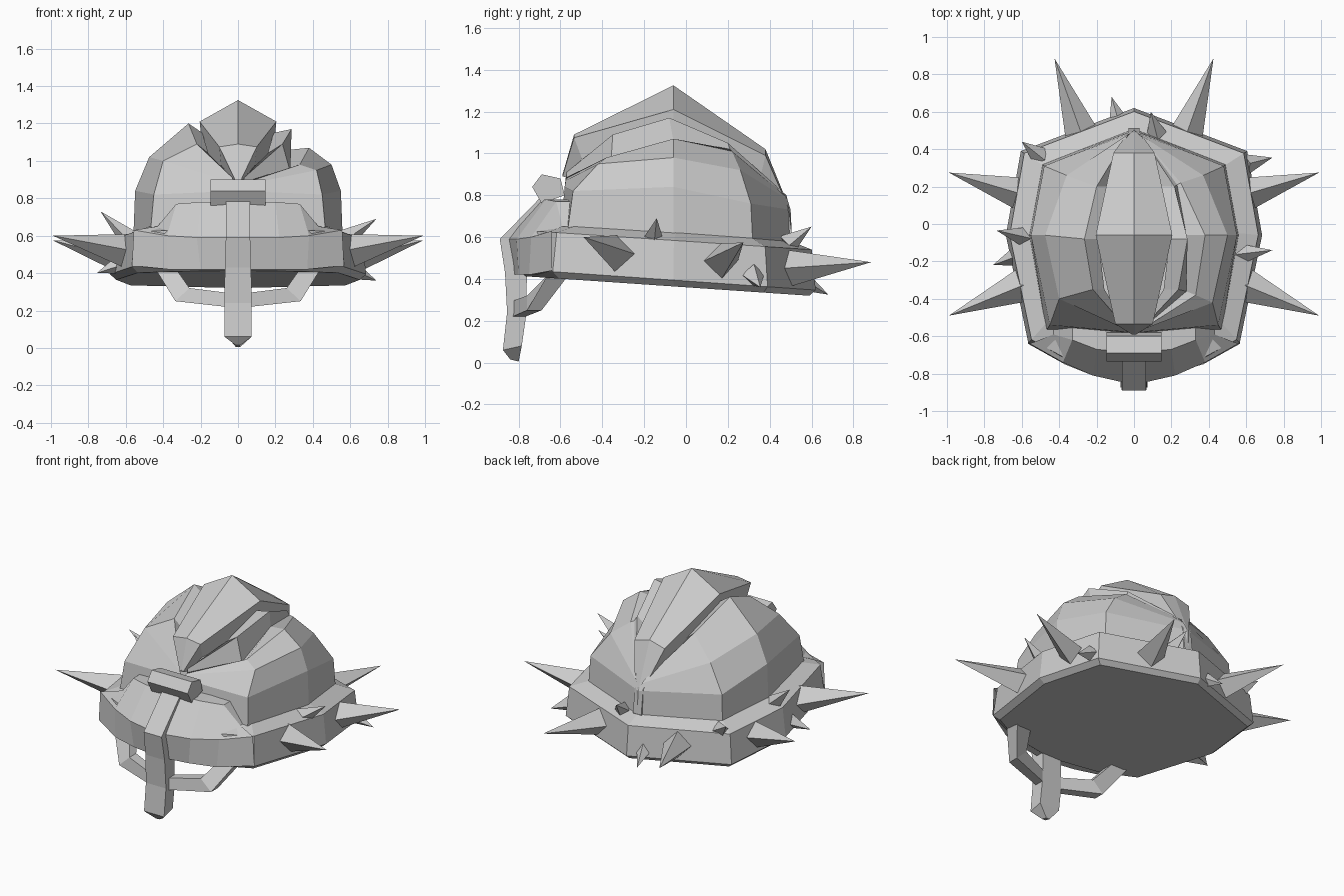
import bpy, bmesh
from mathutils import Vector

default_cube = bpy.data.objects.get("Cube")
if default_cube:
    bpy.data.objects.remove(default_cube, do_unlink=True)

steel = bpy.data.materials.new("grey_steel")
steel.use_nodes = True
STEEL_COLOUR = (0.6, 0.6, 0.6, 1)
steel.diffuse_color = STEEL_COLOUR
steel.node_tree.nodes["Principled BSDF"].inputs["Base Color"].default_value = STEEL_COLOUR


def finish(name, bm, open_surface=False):
    """Turn a bmesh into a flat shaded steel object with outward normals."""
    bmesh.ops.remove_doubles(bm, verts=bm.verts, dist=0.001)
    bmesh.ops.recalc_face_normals(bm, faces=bm.faces)
    bm.normal_update()
    if open_surface:
        core = Vector((0, 0, 0.5))
        facing = sum(f.normal.dot(f.calc_center_median() - core) * f.calc_area() for f in bm.faces)
        if facing < 0:
            bmesh.ops.reverse_faces(bm, faces=bm.faces)
    mesh = bpy.data.meshes.new(name)
    bm.to_mesh(mesh)
    bm.free()
    mesh.materials.append(steel)
    obj = bpy.data.objects.new(name, mesh)
    bpy.context.collection.objects.link(obj)
    return obj


def skin(name, rows, closed=False, caps=(), open_surface=False):
    """Bridge rows of points; closed rows form rings, caps names the rows to fill."""
    bm = bmesh.new()
    grid = [[bm.verts.new(p) for p in row] for row in rows]
    count = len(rows[0])
    for low, high in zip(grid, grid[1:]):
        for i in range(count if closed else count - 1):
            j = (i + 1) % count
            bm.faces.new((low[i], low[j], high[j], high[i]))
    for index in caps:
        bm.faces.new(grid[index])
    return finish(name, bm, open_surface)


def flip(points):
    return [(-x, y, z) for x, y, z in points]


def both_sides(half):
    """Extend a row that starts on the centre line to both sides."""
    return flip(half[:0:-1]) + list(half)


def spike(name, base, tip, radius, sides=4):
    base, tip = Vector(base), Vector(tip)
    axis = tip - base
    bm = bmesh.new()
    bmesh.ops.create_cone(bm, cap_ends=True, segments=sides, radius1=radius,
                          radius2=0, depth=axis.length)
    turn = axis.to_track_quat("Z", "Y").to_matrix().to_4x4()
    bmesh.ops.transform(bm, matrix=turn, verts=bm.verts)
    bmesh.ops.translate(bm, vec=(base + tip) / 2, verts=bm.verts)
    finish(name, bm)


# Rim band: one tilted outline, scaled per row, closed underneath
outline = [(0, 0.62), (0.605, 0.39), (0.685, -0.06), (0.565, -0.637), (0.36, -0.75), (0, -0.82)]
outline += [(-x, y) for x, y in outline[-2:0:-1]]


def rim_row(scale, height, slope):
    return [(x * scale, y * scale, height - slope * y) for x, y in outline]


skin("rim_band", [rim_row(0.95, 0.36, 0.065), rim_row(1, 0.39, 0.07),
                  rim_row(0.97, 0.58, 0.065), rim_row(0.8, 0.62, 0.06)], True, (0, -1))

# Brow visor: a bent plate folded back over the rim
brow_low = [(0, -0.83, 0.42), (0.2, -0.8, 0.42), (0.37, -0.75, 0.42), (0.567, -0.64, 0.44)]
brow_mid = [(0, -0.86, 0.59), (0.22, -0.81, 0.59), (0.38, -0.74, 0.6), (0.557, -0.64, 0.63)]
brow_top = [(0, -0.69, 0.78), (0.2, -0.67, 0.78), (0.33, -0.62, 0.77), (0.43, -0.59, 0.65)]
brow_back = [(x, -0.53, z) for x, y, z in brow_top]
brow_inner = [(x * 0.9, -0.53, z) for x, y, z in brow_low]
skin("brow_visor", [both_sides(r) for r in (brow_inner, brow_low, brow_mid, brow_top, brow_back)],
     open_surface=True)

# Dome halves: columns run front centre, front corner, side, back corner, back centre
base = [(0, -0.6, 0.6), (0.47, -0.57, 0.6), (0.56, -0.06, 0.58), (0.49, 0.32, 0.55), (0, 0.51, 0.53)]
wall = [(0, -0.58, 0.84), (0.45, -0.54, 0.82), (0.55, -0.06, 0.84), (0.48, 0.31, 0.76), (0, 0.5, 0.73)]
shoulder = [(0.02, -0.575, 0.88), (0.4, -0.4, 1.0), (0.475, -0.06, 1.02),
            (0.36, 0.26, 0.92), (0.02, 0.485, 0.78)]
seam = [(0.03, -0.57, 0.91), (0.22, -0.35, 1.09), (0.265, -0.08, 1.2),
        (0.2, 0.2, 1.05), (0.03, 0.48, 0.8)]
groove = [(x * 0.72, y, z - 0.05) for x, y, z in seam]
skin("dome_right", [flip(r) for r in (base, wall, shoulder, seam, groove)], open_surface=True)

# The left half carries a long gash below the seam
torn = [(0.02, -0.575, 0.87), (0.42, -0.42, 0.95), (0.5, -0.06, 0.98),
        (0.37, 0.26, 0.92), (0.02, 0.485, 0.78)]
torn_lip = [(0.03, -0.572, 0.88), (0.33, -0.38, 0.98), (0.38, -0.06, 1.07),
            (0.25, 0.22, 1.01), (0.025, 0.482, 0.79)]
gash = [(0.03, -0.571, 0.885), (0.28, -0.36, 0.94), (0.28, -0.06, 1.06),
        (0.23, 0.21, 1.02), (0.03, 0.481, 0.795)]
torn_seam = [(x * 1.08, y, z - 0.03 * (abs(y) < 0.1)) for x, y, z in seam]
skin("dome_left", [base, wall, torn, torn_lip, gash, torn_seam, groove], open_surface=True)

# Crest ridge: y, ridge height, half width, shoulder height
crest = []
for y, peak, half, side in ((-0.59, 0.9, 0.012, 0.89), (-0.535, 1.09, 0.1, 1.075),
                            (-0.06, 1.325, 0.205, 1.21), (0.38, 1.02, 0.11, 0.99),
                            (0.49, 0.75, 0.03, 0.74), (0.51, 0.58, 0.03, 0.58)):
    low = side - half
    crest.append([(-half * 0.9, y * 0.93, low), (-half, y, side), (0, y, peak),
                  (half, y, side), (half * 0.9, y * 0.93, low)])
skin("crest_ridge", crest, True, (0, -1))

# Nose guard: front y, back y, height of both, half width
nose = []
for front, front_z, back, back_z, half in ((-0.7, 0.785, -0.62, 0.74, 0.065),
                                           (-0.89, 0.59, -0.78, 0.56, 0.065),
                                           (-0.865, 0.43, -0.76, 0.43, 0.07),
                                           (-0.855, 0.24, -0.765, 0.22, 0.073),
                                           (-0.875, 0.06, -0.785, 0.08, 0.073),
                                           (-0.84, 0.015, -0.8, 0.005, 0.012)):
    nose.append([(-half, front, front_z), (half, front, front_z),
                 (half, back, back_z), (-half, back, back_z)])
skin("nose_guard", nose, True, (0, -1))

# Bracket that clamps the nose guard to the brow
profile = [(-0.735, 0.84), (-0.69, 0.9), (-0.6, 0.88), (-0.58, 0.8), (-0.69, 0.76)]
skin("brow_bracket", [[(x, y, z) for y, z in profile] for x in (-0.147, 0.147)], True, (0, -1))

# Face guard bars running from under the rim to the nose guard
bar = []
for outer, inner in (((0.44, -0.66, 0.42), (0.33, -0.56, 0.42)),
                     ((0.335, -0.76, 0.25), (0.26, -0.69, 0.32)),
                     ((0.02, -0.84, 0.215), (0.02, -0.78, 0.29))):
    ox, oy, oz = outer
    ix, iy, iz = inner
    bar.append([outer, (ox, iy, oz), inner, (ix, oy, iz)])
for side, rings in (("left", bar), ("right", [flip(r) for r in bar])):
    skin("face_bar_" + side, rings, True, (0, -1))

# Large paired spikes around the rim
for label, root, tip in (("front", (0.6, -0.33, 0.52), (0.99, -0.49, 0.6)),
                         ("rear", (0.6, 0.16, 0.48), (0.99, 0.275, 0.575)),
                         ("back", (0.28, 0.48, 0.45), (0.425, 0.885, 0.48))):
    for side, s in (("left", 1), ("right", -1)):
        spike(f"{label}_spike_{side}", (s * root[0], *root[1:]), (s * tip[0], *tip[1:]), 0.09)

# Small scattered spikes
small_spikes = [((0.57, -0.16, 0.58), (0.74, -0.14, 0.69)), ((0.6, 0.32, 0.42), (0.74, 0.355, 0.36)),
                ((-0.58, -0.07, 0.58), (-0.735, -0.035, 0.73)), ((-0.62, -0.17, 0.45), (-0.755, -0.22, 0.4)),
                ((0.12, 0.48, 0.56), (0.09, 0.6, 0.65)), ((-0.08, 0.54, 0.4), (-0.12, 0.68, 0.325)),
                ((-0.5, 0.36, 0.55), (-0.6, 0.44, 0.63))]
for number, (root, tip) in enumerate(small_spikes, 1):
    spike(f"small_spike_{number}", root, tip, 0.055)
